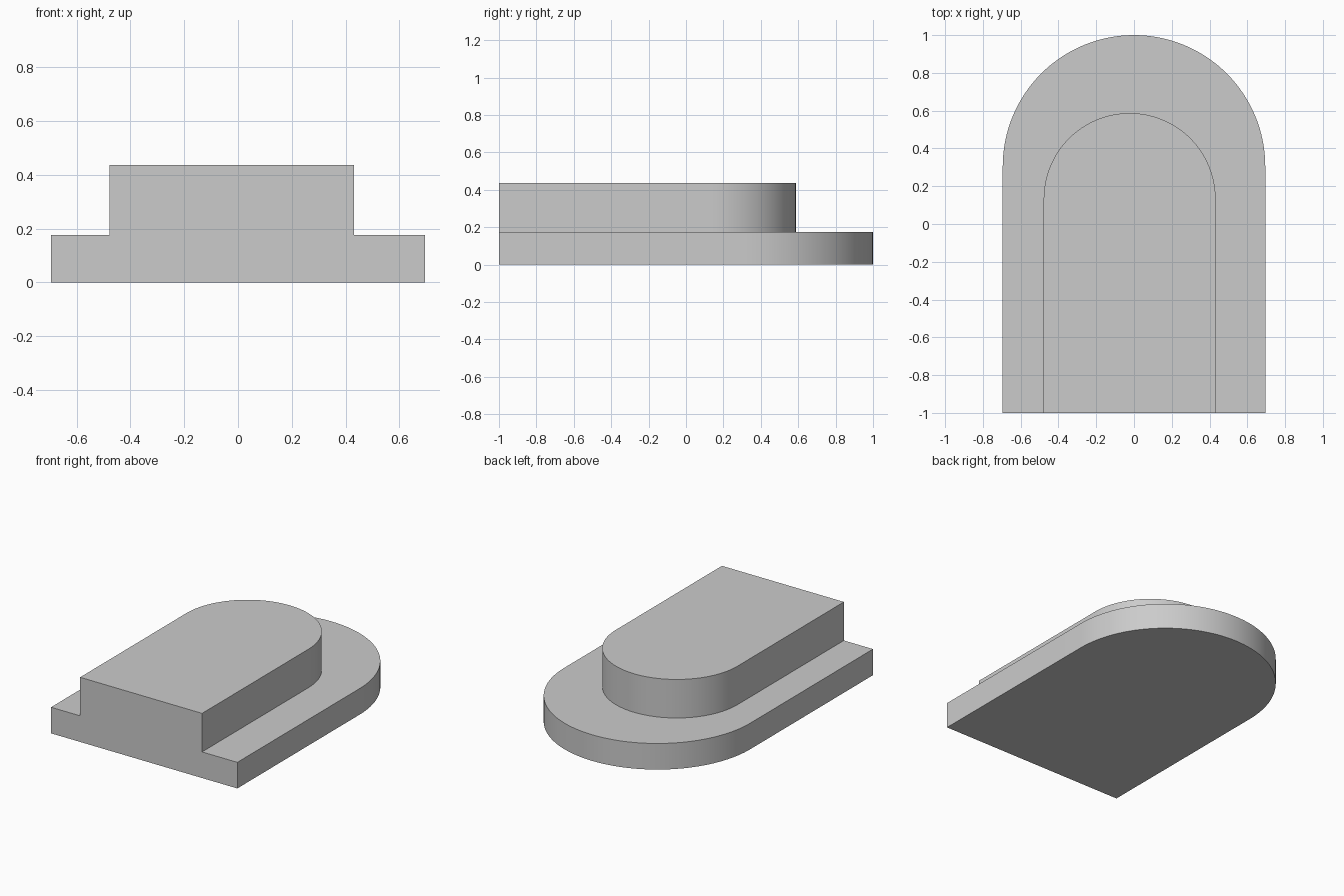
import bpy, bmesh
from math import pi, cos, sin, radians

cube = bpy.data.objects.get("Cube")
if cube:
    bpy.data.objects.remove(cube)

FRONT = -1.0
STEPS = 64

grey = bpy.data.materials.new("light grey")
colour = (0.6, 0.6, 0.6, 1)
grey.diffuse_color = colour
grey.use_nodes = True
grey.node_tree.nodes["Principled BSDF"].inputs["Base Color"].default_value = colour


def arch(bm, cx, radius, back, z):
    """Open arched path: right front corner, round the back, left front corner."""
    cy = back - radius
    points = [(cx + radius, FRONT)]
    for i in range(STEPS + 1):
        a = pi * i / STEPS
        points.append((cx + radius * cos(a), cy + radius * sin(a)))
    points.append((cx - radius, FRONT))
    return [bm.verts.new((x, y, z)) for x, y in points]


# Stepped block: wide base tier and narrower, slightly offset upper tier
base = dict(cx=0.0, radius=0.695, back=1.0)
upper = dict(cx=-0.023, radius=0.455, back=0.587)
bm = bmesh.new()
rings = [arch(bm, z=0.0, **base), arch(bm, z=0.176, **base),
         arch(bm, z=0.176, **upper), arch(bm, z=0.436, **upper)]

# Base wall, ledge and upper wall
for low, high in zip(rings, rings[1:]):
    for i in range(len(low) - 1):
        bm.faces.new((low[i], low[i + 1], high[i + 1], high[i]))

# Underside, top and the single stepped front
bm.faces.new(rings[0])
bm.faces.new(rings[-1])
bm.faces.new([r[0] for r in rings] + [r[-1] for r in reversed(rings)])
bmesh.ops.recalc_face_normals(bm, faces=bm.faces[:])

mesh = bpy.data.meshes.new("stepped_arched_block")
bm.to_mesh(mesh)
bm.free()
mesh.materials.append(grey)
block = bpy.data.objects.new("stepped_arched_block", mesh)
bpy.context.collection.objects.link(block)

# Smooth round walls, crisp corners
bpy.ops.object.select_all(action="DESELECT")
block.select_set(True)
bpy.context.view_layer.objects.active = block
bpy.ops.object.shade_smooth_by_angle(angle=radians(30))
